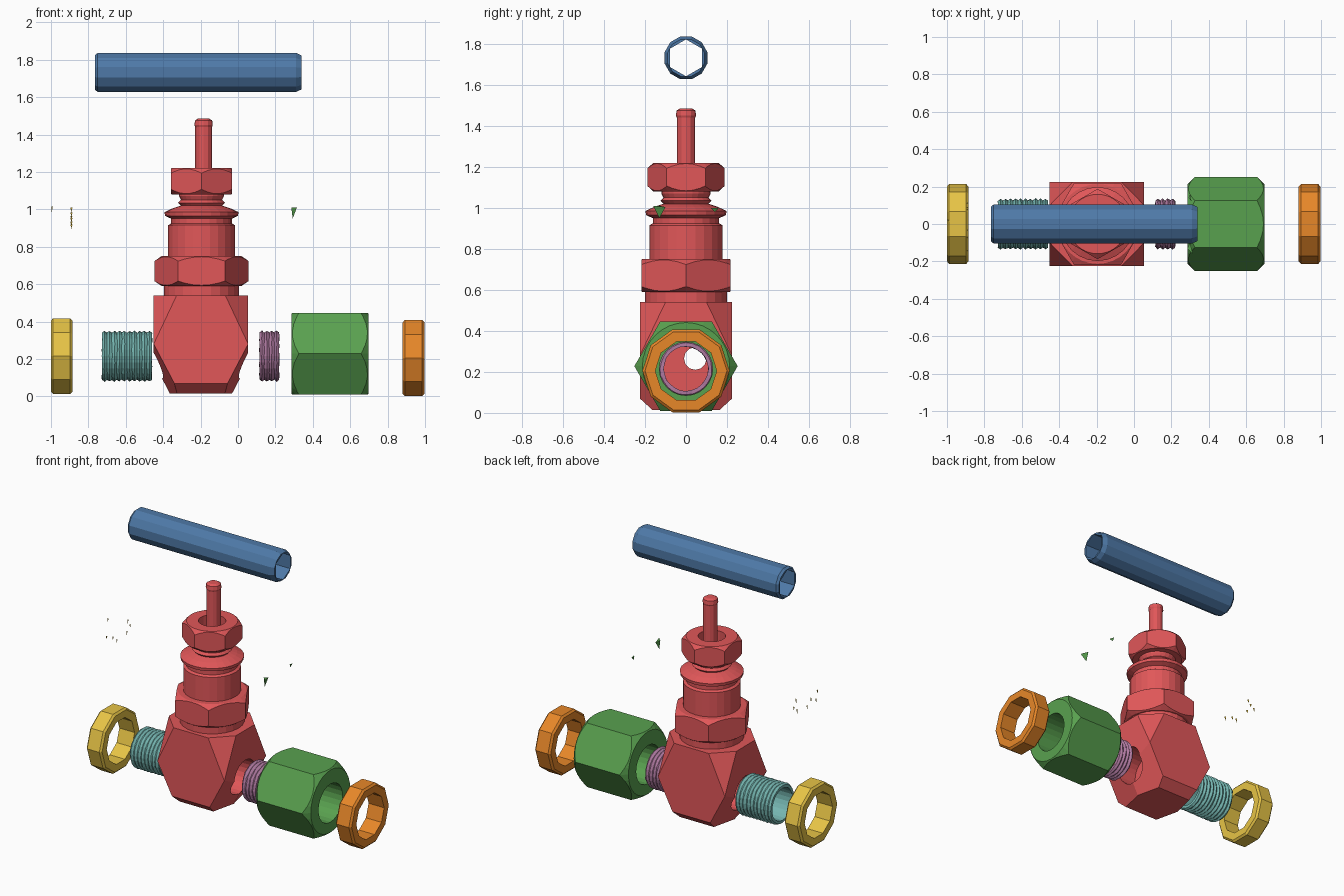
import bpy, bmesh, math, random
from mathutils import Vector

cube = bpy.data.objects.get("Cube")
if cube:
    bpy.data.objects.remove(cube, do_unlink=True)
random.seed(4)


def material(name, code):
    rgb = [int(code[i:i + 2], 16) / 255 for i in (0, 2, 4)]
    lin = [((c + 0.055) / 1.055) ** 2.4 for c in rgb] + [1]
    m = bpy.data.materials.new(name)
    m.use_nodes = True
    m.diffuse_color = lin
    m.node_tree.nodes["Principled BSDF"].inputs["Base Color"].default_value = lin
    return m


red = material("red", "e15759")
blue = material("blue", "4e79a7")
teal = material("teal", "76b7b2")
green = material("green", "59a14f")
yellow = material("yellow", "edc948")
purple = material("purple", "b07aa1")
orange = material("orange", "f28e2b")

VX = -0.195      # valve axis
PZ = 0.215       # height of the pipe line


def finish(bm, name, mat):
    bmesh.ops.recalc_face_normals(bm, faces=bm.faces)
    me = bpy.data.meshes.new(name)
    bm.to_mesh(me)
    bm.free()
    me.materials.append(mat)
    ob = bpy.data.objects.new(name, me)
    bpy.context.collection.objects.link(ob)
    return ob


def lathe(name, mat, profile, n, axis="X", centre=(0, 0, 0), phase=0, tube=False, jitter=0):
    """Revolve (along, radius) points; a tube profile closes on itself."""
    bm = bmesh.new()
    c = Vector(centre)
    rings = []
    for a, r in profile:
        ring = []
        for k in range(n):
            t = phase + math.tau * k / n
            rr = r + random.uniform(-jitter, jitter)
            u, v = rr * math.cos(t), rr * math.sin(t)
            aa = a + random.uniform(-jitter, jitter)
            ring.append(bm.verts.new(c + Vector((aa, u, v) if axis == "X" else (u, v, aa))))
        rings.append(ring)
    pairs = list(zip(rings, rings[1:]))
    if tube:
        pairs.append((rings[-1], rings[0]))
    else:
        bm.faces.new(rings[0])
        bm.faces.new(rings[-1])
    for p, q in pairs:
        for k in range(n):
            j = (k + 1) % n
            bm.faces.new((p[k], p[j], q[j], q[k]))
    return finish(bm, name, mat)


def boolean(ob, cutter, op="DIFFERENCE"):
    mod = ob.modifiers.new("cut", "BOOLEAN")
    mod.operation, mod.object, mod.solver = op, cutter, "EXACT"
    dg = bpy.context.evaluated_depsgraph_get()
    me = bpy.data.meshes.new_from_object(ob.evaluated_get(dg))
    ob.modifiers.clear()
    ob.data = me
    bpy.data.objects.remove(cutter, do_unlink=True)
    return ob


def bore(ob, a, b, r, axis, centre, n=24, phase=0):
    mat = ob.data.materials[0]
    return boolean(ob, lathe("cutter", mat, [(a, r), (b, r)], n, axis, centre, phase))


def hex_nut(name, mat, a, b, r, chamfer, axis, centre, phase=0):
    """Hexagonal prism with its corners turned off at both ends."""
    nut = lathe(name, mat, [(a, r), (b, r)], 6, axis, centre, phase)
    low, high = r * 0.84, r * 1.02
    turned = lathe("cutter", mat, [(a - .001, low), (a + chamfer, high),
                                   (b - chamfer, high), (b + .001, low)], 32, axis, centre)
    return boolean(nut, turned, "INTERSECT")


# Valve body: block with planed corners
bm = bmesh.new()
bmesh.ops.create_cube(bm, size=1)
for v in bm.verts:
    v.co = Vector((v.co.x * 0.505, v.co.y * 0.45, v.co.z * 0.525 + 0.2775))
planes = [((0, s * 0.225, 0.07), (0, s, -1.1)) for s in (-1, 1)]
for sx in (-1, 1):
    for sy in (-1, 1):
        p = Vector((sx * 0.13, sy * 0.225, 0.54))
        q = Vector((sx * 0.2525, sy * 0.225, 0.28))
        w = Vector((sx * 0.2525, sy * 0.1, 0.54))
        n = (q - p).cross(w - p)
        planes.append((p, n if n.z > 0 else -n))
        planes.append((q, (sx * 0.21, sy * 0.049, -0.11)))
for co, no in planes:
    cut = bmesh.ops.bisect_plane(bm, geom=bm.verts[:] + bm.edges[:] + bm.faces[:], dist=1e-5,
                                 plane_co=co, plane_no=Vector(no).normalized(), clear_outer=True)
    edges = [e for e in cut["geom_cut"] if isinstance(e, bmesh.types.BMEdge) and e.is_boundary]
    bmesh.ops.holes_fill(bm, edges=edges, sides=0)
for v in bm.verts:
    v.co.x += VX - 0.003
body = finish(bm, "valve_body", red)
for a, b in ((-0.5, -0.29), (-0.11, 0.1)):
    bore(body, a, b, 0.12, "X", (0, 0, PZ))
bore(body, -0.4, 0, 0.055, "X", (0, 0.045, 0.265), 12)

# Bonnet: neck, barrel and collar
stem_axis = (VX, 0, 0)
lathe("bonnet", red, [(0.5, 0.2), (0.6, 0.2), (0.6, 0.178), (0.915, 0.178), (0.925, 0.162),
                      (0.95, 0.162), (0.965, 0.195), (0.985, 0.198), (1.005, 0.155), (1.02, 0.11),
                      (1.035, 0.125), (1.05, 0.11), (1.07, 0.12), (1.1, 0.12)], 24, "Z", stem_axis)
hex_nut("bonnet_hex", red, 0.59, 0.75, 0.252, 0.03, "Z", stem_axis)
gland = hex_nut("gland_nut", red, 1.08, 1.22, 0.188, 0.03, "Z", stem_axis, math.pi / 2)
bore(gland, 1.12, 1.3, 0.085, "Z", stem_axis)

# Stem with a slightly swollen tip
lathe("stem", red, [(1.0, 0.045), (1.44, 0.045), (1.45, 0.049), (1.475, 0.046), (1.485, 0.03)],
      12, "Z", (-0.184, 0, 0))

# Handle tube
handle = lathe("handle", blue, [(-0.765, 0.096), (-0.75, 0.108), (0.31, 0.108), (0.34, 0.094)],
               12, "X", (0, 0, 1.732), math.pi / 12)
bore(handle, -0.9, 0.5, 0.09, "X", (0, 0, 1.732), 6, math.pi / 2)


# Threaded nipples
def threaded(name, mat, a, b, turns):
    step = (b - a) / (2 * turns)
    prof = [(a + i * step, 0.136 if i % 2 else 0.126) for i in range(2 * turns + 1)]
    prof += [(b, 0.108), (a, 0.108)]
    lathe(name, mat, prof, 24, "X", (0, 0, PZ), tube=True, jitter=0.002)


threaded("left_nipple", purple, 0.115, 0.22, 4)
threaded("right_nipple", teal, -0.727, -0.46, 10)

# Coupling nut
coupling = hex_nut("coupling_nut", green, 0.285, 0.698, 0.252, 0.045, "X", (0, 0, 0.228))
bore(coupling, 0.2, 0.8, 0.13, "X", (0, 0, PZ))

# End rings
for name, mat, a, b, z in (("right_ring", yellow, -1, -0.885, 0.215),
                           ("left_ring", orange, 0.88, 0.997, 0.205)):
    lathe(name, mat, [(a, 0.15), (a, 0.2), (a + .012, 0.213), (b - .012, 0.213),
                      (b, 0.2), (b, 0.15)], 10, "X", (0, 0, z), tube=True)


# Loose chips floating beside the valve
def chip(name, mat, x, y, z, w, d, h):
    bm = bmesh.new()
    pts = [(-w, 0, h), (w, -d, h), (0, d, h * .8), (-w * .5, 0, -h)]
    vs = [bm.verts.new((x + p[0], y + p[1], z + p[2])) for p in pts]
    for i in range(4):
        bm.faces.new(vs[:i] + vs[i + 1:])
    finish(bm, name, mat)


chip("green_chip_front", green, 0.3, -0.13, 0.98, 0.015, 0.03, 0.03)
chip("green_chip_back", green, 0.3, 0.14, 0.99, 0.008, 0.02, 0.01)
for i in range(6):
    chip("yellow_chip", yellow, -0.89, random.uniform(-0.15, 0.15),
         random.uniform(0.9, 1.0), 0.005, 0.006, 0.014)
chip("yellow_chip_end", yellow, -0.994, 0.02, 1.0, 0.004, 0.006, 0.014)
